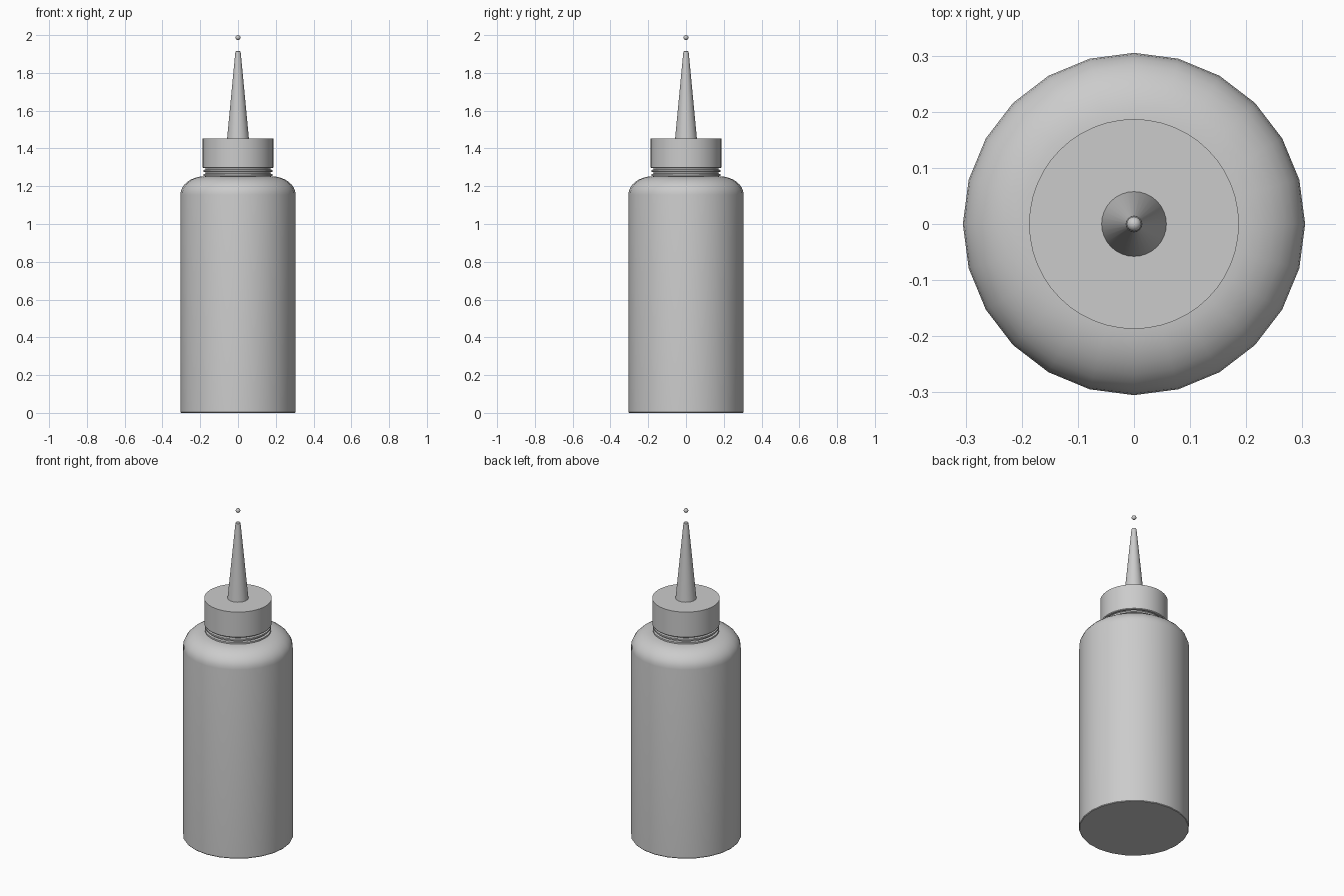
import bpy, bmesh
from math import cos, sin, pi, radians

if "Cube" in bpy.data.objects:
    bpy.data.objects.remove(bpy.data.objects["Cube"])


def lathe(name, profile, sides):
    """Revolve (radius, z) points around z and close both ends."""
    bm = bmesh.new()
    rings = [[bm.verts.new((r * cos(2 * pi * i / sides), r * sin(2 * pi * i / sides), z))
              for i in range(sides)] for r, z in profile]
    for low, high in zip(rings, rings[1:]):
        for i in range(sides):
            j = (i + 1) % sides
            bm.faces.new((low[i], low[j], high[j], high[i]))
    bm.faces.new(rings[0][::-1])
    bm.faces.new(rings[-1])
    mesh = bpy.data.meshes.new(name)
    bm.to_mesh(mesh)
    bm.free()
    obj = bpy.data.objects.new(name, mesh)
    bpy.context.collection.objects.link(obj)
    smooth(obj)
    return obj


def smooth(obj):
    bpy.ops.object.select_all(action='DESELECT')
    obj.select_set(True)
    bpy.context.view_layer.objects.active = obj
    bpy.ops.object.shade_smooth_by_angle(angle=radians(35))


# Bottle body with rounded shoulder
shoulder = [(0.178 + 0.127 * cos(a), 1.155 + 0.097 * sin(a))
            for a in (pi / 2 * k / 8 for k in range(9))]
lathe("bottle_body", [(0.302, 0), (0.305, 0.004)] + shoulder, 24)

# Neck with two thin collar rings
lathe("neck", [(0.172, 1.24), (0.172, 1.32)], 48)
for n, z in enumerate((1.252, 1.274)):
    lathe(f"neck_ring_{n + 1}", [(0.172, z), (0.183, z + 0.003),
                                 (0.183, z + 0.012), (0.172, z + 0.015)], 48)

# Screw cap
lathe("cap", [(0.183, 1.296), (0.187, 1.30), (0.187, 1.453)], 48)

# Tapered nozzle
lathe("nozzle", [(0.058, 1.45), (0.014, 1.912), (0.011, 1.915)], 32)

# Droplet above the tip
bpy.ops.mesh.primitive_uv_sphere_add(segments=24, ring_count=12, radius=0.013,
                                     location=(0, 0, 1.987))
drop = bpy.context.object
drop.name = "droplet"
smooth(drop)
